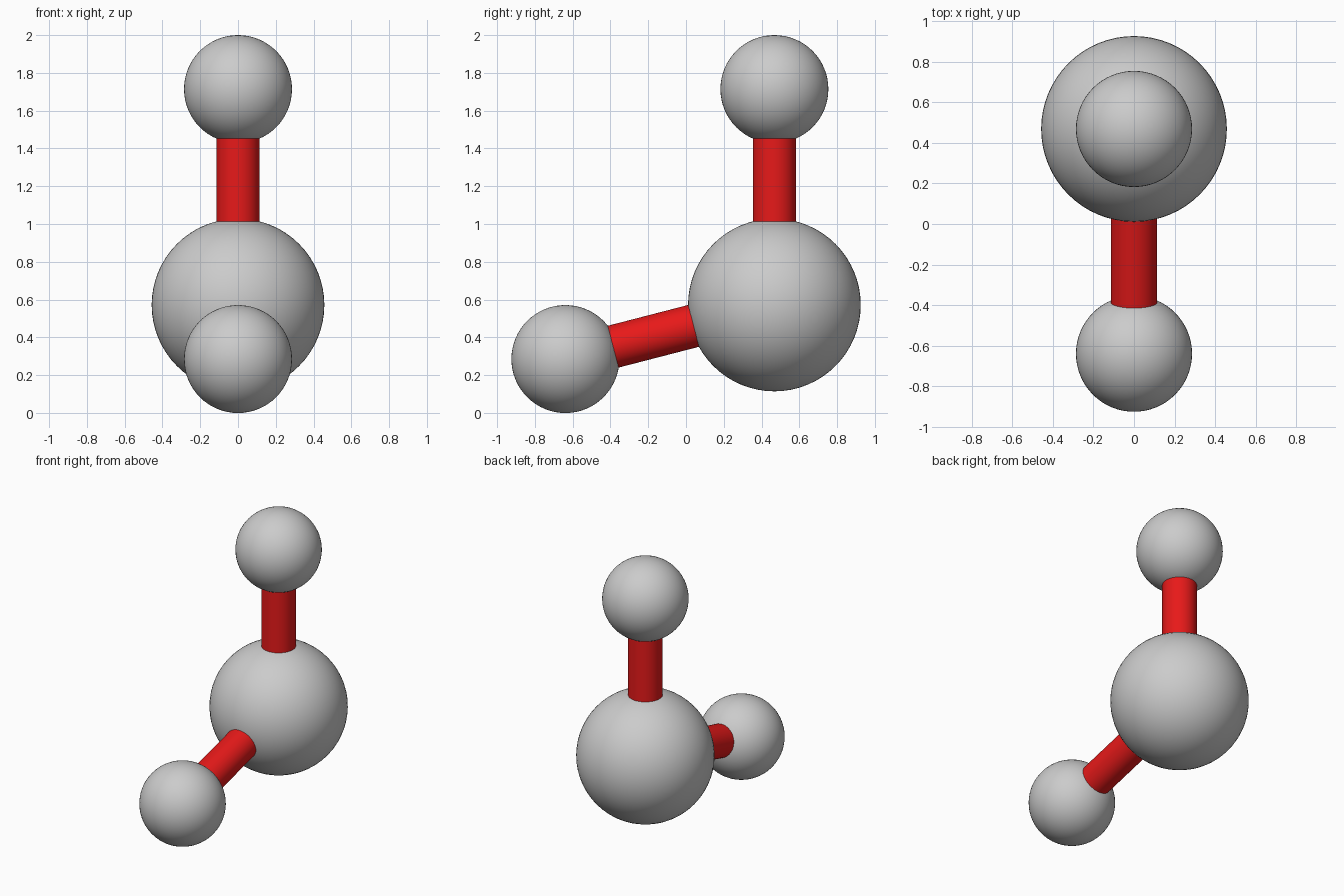
import bpy
from math import sin, cos, radians
from mathutils import Vector

if "Cube" in bpy.data.objects:
    bpy.data.objects.remove(bpy.data.objects["Cube"])

BOND = 1.143                      # centre-to-centre distance
BIG, SMALL, ROD = 0.4 * BOND, 0.25 * BOND, 0.1 * BOND
ANGLE = radians(104.5)            # angle between the two rods

red = bpy.data.materials.new("red")
red.diffuse_color = (0.8, 0.01, 0.01, 1)
red.use_nodes = True
red.node_tree.nodes["Principled BSDF"].inputs["Base Color"].default_value = red.diffuse_color


def ball(name, centre, radius):
    bpy.ops.mesh.primitive_uv_sphere_add(segments=64, ring_count=32, radius=radius, location=centre)
    ob = bpy.context.object
    ob.name = name
    bpy.ops.object.shade_smooth()
    return ob


def rod(name, a, b):
    # Ends are buried in the balls
    d = (b - a).normalized()
    a, b = a + d * BIG * 0.8, b - d * SMALL * 0.7
    bpy.ops.mesh.primitive_cylinder_add(vertices=48, radius=ROD, depth=(b - a).length, location=(a + b) / 2)
    ob = bpy.context.object
    ob.name = name
    ob.rotation_euler = d.to_track_quat('Z', 'Y').to_euler()
    bpy.ops.object.shade_smooth_by_angle(angle=radians(40))
    ob.data.materials.append(red)
    return ob


# Large central ball
centre = Vector((0, 0.468, 2 - SMALL - BOND))
ball("central_ball", centre, BIG)

# Two small balls, each joined to the centre by a red rod
for side, t in (("upper", 0), ("front", ANGLE)):
    end = centre + BOND * Vector((0, -sin(t), cos(t)))
    ball(side + "_ball", end, SMALL)
    rod(side + "_rod", centre, end)
